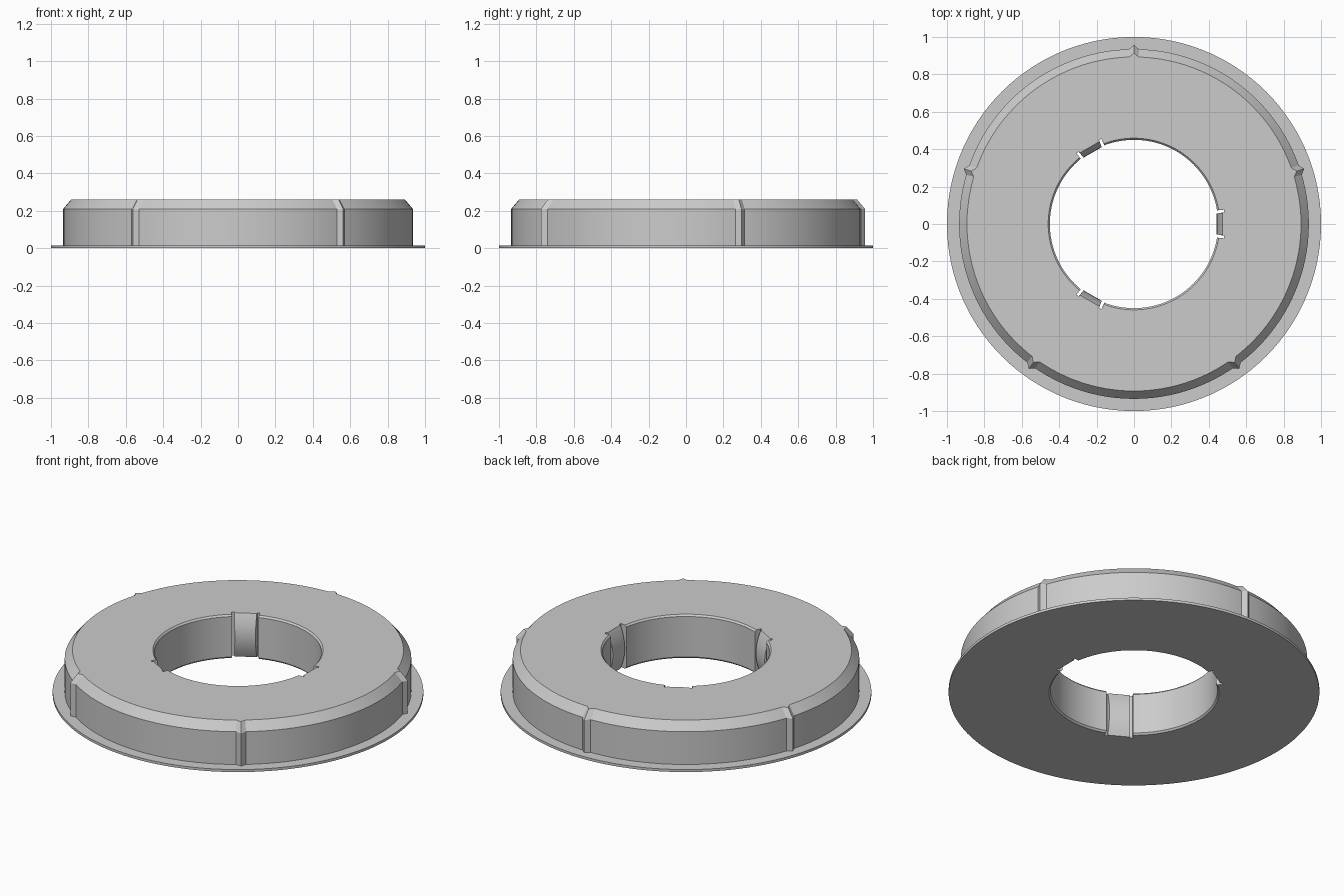
import bpy, bmesh, math

if "Cube" in bpy.data.objects:
    bpy.data.objects.remove(bpy.data.objects["Cube"])

RIDGES = [90 + 72 * k for k in range(5)]
CLIPS = [0, 120, 240]
SLOT_IN, SLOT_OUT, STEP = 7.3, 9.2, 0.06   # slot edges in degrees from clip centre


def offset(angle, centres):
    """Smallest signed angle from the nearest centre."""
    return min(((angle - c + 180) % 360 - 180 for c in centres), key=abs)


# Outer wall, chamfer and thin bottom flange; ridges push the wall outward
def outer_profile(angle):
    bump = 0.022 * max(0.0, 1 - abs(offset(angle, RIDGES)) / 1.6)
    return [(0.893 + bump, 0.26), (0.935 + bump, 0.21), (0.935 + bump, 0.015),
            (1.0, 0.015), (1.0, 0.0)]


HEIGHTS = [0.0, 0.01, 0.04, 0.07, 0.10, 0.13, 0.16, 0.19, 0.22, 0.25, 0.26]


# Bore wall: plain, cut back at the slots, bulging at the spring clips
def inner_profile(angle):
    d = abs(offset(angle, CLIPS))
    points = []
    for z in HEIGHTS:
        if d < SLOT_IN:
            t = (z - 0.13) / 0.13
            r = (0.442 + 0.032 * t * t) / math.cos(math.radians(d))
        elif d < SLOT_OUT:
            r = 0.487
        else:
            r = 0.459 if z in (0.0, 0.26) else 0.45
        points.append((r, z))
    return points


# Columns around the ring, with extra ones at ridges and slot edges
angles = {float(a) for a in range(0, 360, 3)}
for c in RIDGES:
    angles |= {(c + d) % 360 for d in (-1.6, 0.0, 1.6)}
for c in CLIPS:
    for edge in (SLOT_IN, SLOT_OUT):
        for s in (-1, 1):
            angles |= {round((c + s * edge + e) % 360, 4) for e in (-STEP, STEP)}
angles = sorted(angles)

bm = bmesh.new()
columns = []
for a in angles:
    ca, sa = math.cos(math.radians(a)), math.sin(math.radians(a))
    columns.append([bm.verts.new((r * ca, r * sa, z))
                    for r, z in inner_profile(a) + outer_profile(a)])
count = len(columns[0])
for i, col in enumerate(columns):
    nxt = columns[(i + 1) % len(columns)]
    for j in range(count):
        k = (j + 1) % count
        bm.faces.new((col[j], nxt[j], nxt[k], col[k]))
bmesh.ops.recalc_face_normals(bm, faces=bm.faces)

mesh = bpy.data.meshes.new("ring_body")
bm.to_mesh(mesh)
bm.free()
ring = bpy.data.objects.new("ring_body", mesh)
bpy.context.collection.objects.link(ring)

grey = bpy.data.materials.new("light_grey")
grey.diffuse_color = (0.6, 0.6, 0.6, 1)
grey.use_nodes = True
grey.node_tree.nodes["Principled BSDF"].inputs["Base Color"].default_value = grey.diffuse_color
mesh.materials.append(grey)

bpy.context.view_layer.objects.active = ring
ring.select_set(True)
bpy.ops.object.shade_smooth_by_angle(angle=math.radians(20))
